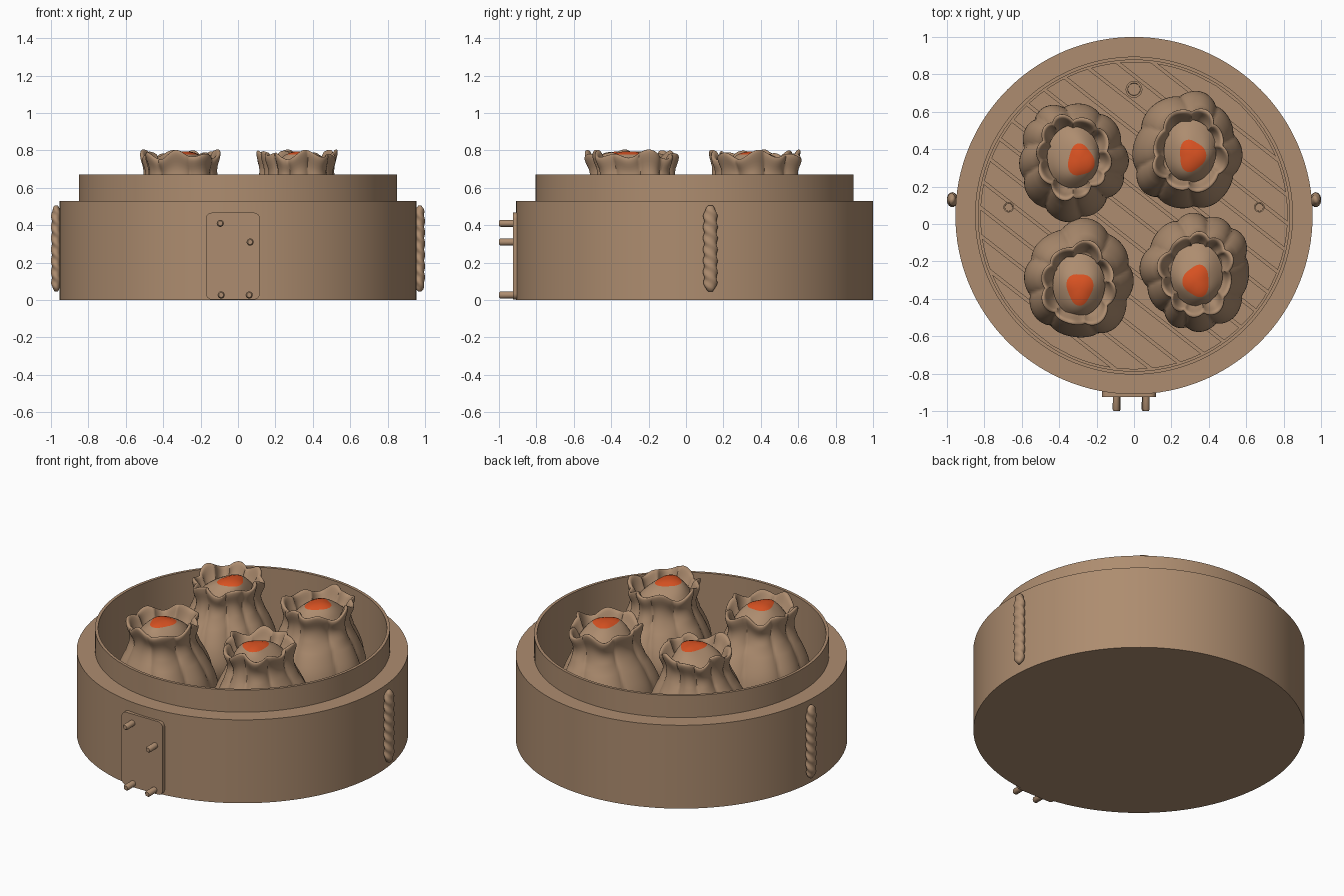
import bpy, bmesh, math, random
from math import sin, cos, pi

if "Cube" in bpy.data.objects:
    bpy.data.objects.remove(bpy.data.objects["Cube"])

random.seed(4)


def material(name, rgb):
    m = bpy.data.materials.new(name)
    m.diffuse_color = (*rgb, 1)
    m.use_nodes = True
    m.node_tree.nodes["Principled BSDF"].inputs["Base Color"].default_value = m.diffuse_color
    return m


TAN = material("bamboo tan", (0.42, 0.265, 0.16))
ORANGE = material("roe orange", (0.70, 0.085, 0.016))
CY = 0.045      # basket centre in y
FLOOR = 0.21    # inner floor height


def finish(name, bm, angle=40):
    bmesh.ops.recalc_face_normals(bm, faces=bm.faces)
    me = bpy.data.meshes.new(name)
    bm.to_mesh(me)
    bm.free()
    ob = bpy.data.objects.new(name, me)
    bpy.context.collection.objects.link(ob)
    me.materials.append(TAN)
    me.materials.append(ORANGE)
    bpy.context.view_layer.objects.active = ob
    bpy.ops.object.select_all(action='DESELECT')
    ob.select_set(True)
    bpy.ops.object.shade_smooth_by_angle(angle=math.radians(angle))
    return ob


def loft(name, rings, angle=40, colour=lambda i: 0):
    """Skin a list of closed rings and cap both ends."""
    bm = bmesh.new()
    vs = [[bm.verts.new(p) for p in r] for r in rings]
    n = len(vs[0])
    for i in range(len(vs) - 1):
        for k in range(n):
            f = bm.faces.new((vs[i][k], vs[i][(k + 1) % n],
                              vs[i + 1][(k + 1) % n], vs[i + 1][k]))
            f.material_index = colour(i)
    bm.faces.new(vs[0][::-1]).material_index = colour(0)
    bm.faces.new(vs[-1]).material_index = colour(len(vs) - 1)
    return finish(name, bm, angle)


def smooth_profile(pts, steps):
    """Catmull-Rom through profile points."""
    out = []
    for i in range(len(pts) - 1):
        p = [pts[max(i - 1, 0)], pts[i], pts[i + 1], pts[min(i + 2, len(pts) - 1)]]
        for s in range(steps):
            t = s / steps
            out.append(tuple(0.5 * (2 * b + (c - a) * t + (2 * a - 5 * b + 4 * c - d) * t * t
                                    + (3 * b - a - 3 * c + d) * t ** 3)
                             for a, b, c, d in zip(*p)))
    return out + [pts[-1]]


# basket: outer band, stepped inner rim, floor
profile = [(0.955, 0), (0.955, 0.53), (0.85, 0.53), (0.85, 0.67),
           (0.832, 0.67), (0.832, FLOOR - 0.03)]
loft("basket_wall", [[(r * cos(2 * pi * k / 128), CY + r * sin(2 * pi * k / 128), z)
                      for k in range(128)] for r, z in profile])

# diagonal floor slats clipped to the round interior
R, PITCH, GAP, A = 0.822, 0.118, 0.016, math.radians(-38)
bm = bmesh.new()
for i in range(-7, 7):
    lo, hi = max(i * PITCH + GAP / 2, -R + 0.004), min((i + 1) * PITCH - GAP / 2, R - 0.004)
    if hi - lo < 0.01:
        continue
    vv = [lo + (hi - lo) * s / 5 for s in range(6)]
    outline = [(math.sqrt(R * R - v * v), v) for v in vv] + \
              [(-math.sqrt(R * R - v * v), v) for v in reversed(vv)]
    pts = [(u * cos(A) - v * sin(A), CY + u * sin(A) + v * cos(A)) for u, v in outline]
    f = bm.faces.new([bm.verts.new((x, y, FLOOR - 0.028)) for x, y in pts])
    top = bmesh.ops.extrude_face_region(bm, geom=[f])
    bmesh.ops.translate(bm, vec=(0, 0, 0.028),
                        verts=[g for g in top["geom"] if isinstance(g, bmesh.types.BMVert)])
finish("floor_slats", bm, 30)

# round plugs in the floor
for x, y, r in ((0, 0.72, 0.045), (-0.67, 0.09, 0.028), (0.67, 0.09, 0.028), (-0.44, 0.08, 0.026)):
    loft("floor_plug", [[(x + q * cos(2 * pi * k / 20), y + q * sin(2 * pi * k / 20), z)
                         for k in range(20)]
                        for q, z in ((r, FLOOR - 0.02), (r, FLOOR + 0.012),
                                     (r * 0.75, FLOOR + 0.012), (r * 0.7, FLOOR - 0.005))])


# dumplings: pleated wrapper with a ruffled collar
WRAP = [(0.20, FLOOR), (0.265, 0.25), (0.29, 0.34), (0.275, 0.44), (0.235, 0.54),
        (0.19, 0.63), (0.18, 0.69), (0.197, 0.75), (0.196, 0.775), (0.178, 0.77),
        (0.155, 0.72), (0.13, 0.68)]
N = 144


def dumpling(cx, cy, kx, ky, ox, oy):
    ph = [random.uniform(0, 2 * pi) for _ in range(6)]
    n1 = random.choice((9, 10, 11))

    def fold(a):
        return 0.6 * (1 - 2 * abs(sin((n1 * a + ph[0] + 0.9 * sin(2 * a + ph[1])) / 2
                                      if n1 % 2 == 0 else (n1 - 1) * a / 2 + ph[0]
                                      + 0.5 * sin(2 * a + ph[1]))) ** 0.7) \
            * -1 + 0.3 * sin(5 * a + ph[2])

    rings = []
    for r, z in smooth_profile(WRAP, 4):
        t = min(1, max(0, (z - FLOOR) / 0.55))
        amp = 0.022 * sin(pi * min(1, t * 1.25)) ** 0.5 if t < 0.7 else 0.02
        mx, my = cx + (kx - cx) * t, cy + (ky - cy) * t
        ring = []
        for k in range(N):
            a = 2 * pi * k / N
            twist = a + 0.25 * t
            q = r + amp * fold(twist) + 0.008 * sin(3 * a + ph[3])
            lift = max(0, (t - 0.75) * 4)
            dz = lift * (0.016 * sin(7 * a + ph[4]) + 0.012 * sin(4 * a + ph[5]))
            ring.append((mx + q * 0.97 * cos(a), my + q * (1.04 + 0.06 * t) * sin(a), z + dz))
        rings.append(ring)
    loft("dumpling_wrapper", rings, 60)

    # filling dome with an orange patch on top
    dome = []
    ts = [0.06, 0.2, 0.35, 0.5, 0.5001, 0.62, 0.75, 0.87, 1.0]
    for t in ts:
        s = max(0, (t - 0.5) / 0.5)
        mx, my = ox + (kx - ox) * s, oy + (ky - oy) * s
        ring = []
        for k in range(48):
            a = 2 * pi * k / 48
            q = 0.15 * t * (1 + 0.1 * (1 - s) * sin(3 * a + ph[2]))
            ring.append((mx + 0.93 * q * cos(a), my + 1.12 * q * sin(a), 0.795 - 0.085 * t ** 2.4))
        dome.append(ring)
    dome = dome[::-1]
    edge = len(ts) - 4
    loft("dumpling_filling", dome, 60, lambda i: 1 if i >= edge else 0)


dumpling(-0.33, 0.33, -0.325, 0.36, -0.285, 0.34)
dumpling(0.275, 0.385, 0.30, 0.39, 0.31, 0.365)
dumpling(-0.29, -0.29, -0.295, -0.325, -0.29, -0.345)
dumpling(0.335, -0.25, 0.335, -0.27, 0.335, -0.305)

# twisted rope handles on both sides
for side in (-1, 1):
    rings = []
    for i in range(65):
        t = i / 64
        z = 0.045 + 0.46 * t
        e = max(0.1, min(1, (1 - abs(2 * t - 1) ** 10))) ** 0.5
        ring = []
        for k in range(20):
            a = 2 * pi * k / 20
            q = e * (0.036 + 0.004 * sin(2 * a + side * 48 * t))
            ring.append((side * (0.972 + 0.72 * q * cos(a)), 0.13 + q * sin(a), z))
        rings.append(ring)
    loft("side_rope", rings, 60)

# front plate with rounded corners
outline = []
for px, pz, a0 in ((0.085, 0.435, 0), (-0.14, 0.435, 90), (-0.14, 0.035, 180), (0.085, 0.035, 270)):
    for s in range(7):
        a = math.radians(a0 + s * 15)
        outline.append((px + 0.032 * cos(a), pz + 0.032 * sin(a)))
loft("front_plate", [[(x, y, z) for x, z in outline] for y in (-0.86, -0.925)])

# pegs sticking out of the plate
for x, z in ((-0.095, 0.41), (0.065, 0.31), (-0.09, 0.027), (0.06, 0.027)):
    loft("plate_peg", [[(x + r * cos(2 * pi * k / 16), y, z + r * sin(2 * pi * k / 16))
                        for k in range(16)]
                       for y, r in ((-0.9, 0.018), (-0.992, 0.019), (-1.0, 0.013))])
